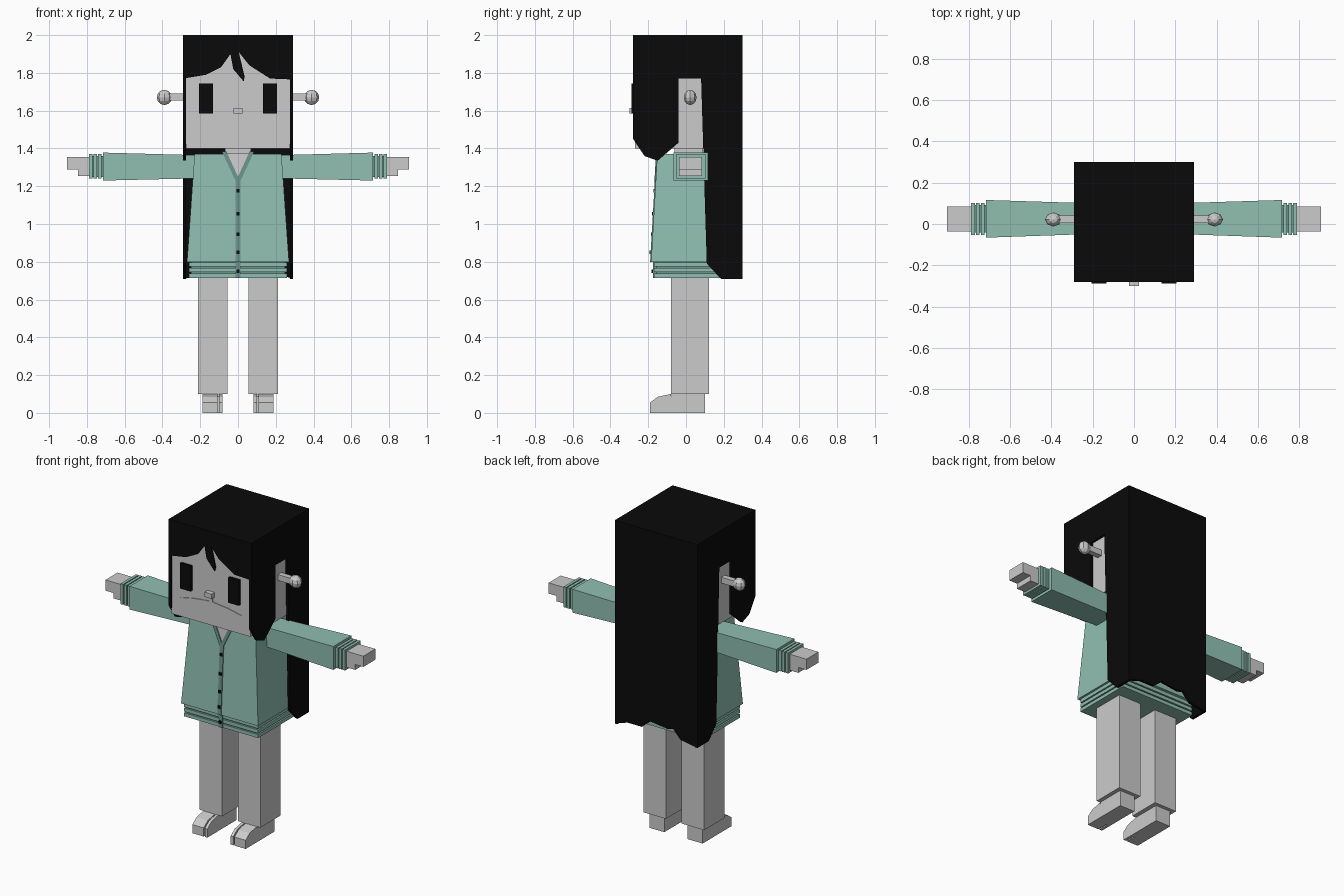
import bpy, bmesh
from mathutils import Vector, Matrix

cube = bpy.data.objects.get("Cube")
if cube:
    bpy.data.objects.remove(cube)


def material(name, colour):
    m = bpy.data.materials.new(name)
    m.use_nodes = True
    m.diffuse_color = (*colour, 1)
    m.node_tree.nodes["Principled BSDF"].inputs["Base Color"].default_value = (*colour, 1)
    return m


SKIN = material("pale grey", (0.6, 0.6, 0.6))
HAIR = material("black", (0.003, 0.003, 0.003))
KNIT = material("soft teal", (0.28, 0.52, 0.44))
TRIM = material("dark teal", (0.15, 0.29, 0.26))


def finish(name, bm, mat):
    bmesh.ops.recalc_face_normals(bm, faces=bm.faces)
    mesh = bpy.data.meshes.new(name)
    bm.to_mesh(mesh)
    bm.free()
    mesh.materials.append(mat)
    ob = bpy.data.objects.new(name, mesh)
    bpy.context.collection.objects.link(ob)
    return ob


def loft(name, ring_a, ring_b, mat):
    """Solid between two matching rings of points."""
    bm = bmesh.new()
    a = [bm.verts.new(p) for p in ring_a]
    b = [bm.verts.new(p) for p in ring_b]
    bm.faces.new(a)
    bm.faces.new(b)
    for i in range(len(a)):
        j = (i + 1) % len(a)
        bm.faces.new((a[i], a[j], b[j], b[i]))
    return finish(name, bm, mat)


def box(name, x, y, z, mat):
    rings = [[(x[0], y[0], h), (x[1], y[0], h), (x[1], y[1], h), (x[0], y[1], h)] for h in z]
    return loft(name, *rings, mat)


def side_profile(name, pts, x, mat):
    return loft(name, *[[(v, p, q) for p, q in pts] for v in x], mat)


def front_profile(name, pts, y, mat):
    return loft(name, *[[(p, v, q) for p, q in pts] for v in y], mat)


def chest_y(z):
    return -0.185 + (z - 0.8) * 0.058


def chest_plate(name, pts, depth, mat):
    """Plate that follows the sloping front of the cardigan."""
    rings = [[(x, chest_y(z) - d, z) for x, z in pts] for d in (depth, -0.01)]
    return loft(name, *rings, mat)


def span(s, a, b):
    return sorted((s * a, s * b))


# Head, neck and nose
box("head", (-0.276, 0.276), (-0.27, 0.286), (1.4, 1.97), SKIN)
box("neck", (-0.07, 0.07), (-0.06, 0.09), (1.3, 1.41), SKIN)
box("nose", (-0.025, 0.025), (-0.3, -0.26), (1.585, 1.615), SKIN)

# Hair: crown, fringe and ragged back curtain
box("hair_crown", (-0.29, 0.29), (-0.28, 0.3), (1.95, 2), HAIR)
fringe = [(-0.29, 2), (-0.29, 1.77), (-0.17, 1.79), (-0.09, 1.83), (-0.04, 1.9),
          (-0.025, 1.82), (0.03, 1.755), (0.035, 1.78), (0.004, 1.91), (0.06, 1.84),
          (0.17, 1.77), (0.29, 1.765), (0.29, 2)]
front_profile("hair_fringe", fringe, (-0.28, -0.265), HAIR)
curtain = [(-0.29, 2), (-0.29, 0.71), (-0.17, 0.73), (-0.12, 0.785), (-0.08, 0.775),
           (0.04, 0.79), (0.1, 0.74), (0.2, 0.74), (0.29, 0.71), (0.29, 2)]
front_profile("hair_back", curtain, (0.284, 0.3), HAIR)

# Hair sides with the opening over each ear
lock = [(-0.28, 2), (-0.28, 1.45), (-0.22, 1.36), (-0.15, 1.335), (-0.04, 1.43),
        (-0.04, 1.77), (0.08, 1.77), (0.11, 0.79), (0.185, 0.71), (0.3, 0.71), (0.3, 2)]

# Cardigan body with ribbed hem
loft("cardigan_body",
     [(x, y, 1.37) for x, y in ((-0.23, -0.152), (0.23, -0.152), (0.23, 0.19), (-0.23, 0.19))],
     [(x, y, 0.8) for x, y in ((-0.27, -0.185), (0.27, -0.185), (0.27, 0.225), (-0.27, 0.225))],
     KNIT)
box("hem_core", (-0.25, 0.25), (-0.16, 0.2), (0.717, 0.805), TRIM)
for i in range(3):
    z = 0.715 + i * 0.03
    box(f"hem_rib_{i + 1}", (-0.26, 0.26), (-0.17, 0.21), (z, z + 0.022), KNIT)

# Neckline, button band and buttons
chest_plate("neck_opening", [(-0.07, 1.372), (0, 1.235), (0.07, 1.372)], 0.002, SKIN)
chest_plate("button_band", [(-0.013, 0.8), (0.013, 0.8), (0.013, 1.235), (-0.013, 1.235)], 0.005, TRIM)
box("band_end", (-0.013, 0.013), (-0.176, -0.16), (0.715, 0.8), TRIM)
for i, z in enumerate((0.75, 0.85, 0.945, 1.055, 1.175)):
    y = chest_y(z) if z > 0.8 else -0.172
    box(f"button_{i + 1}", (-0.009, 0.009), (y - 0.01, y), (z - 0.009, z + 0.009), HAIR)

for s, side in ((1, "left"), (-1, "right")):
    side_profile(f"{side}_hair_side", lock, span(s, 0.274, 0.29), HAIR)

    # Face details
    box(f"{side}_eye", span(s, 0.132, 0.206), (-0.288, -0.268), (1.585, 1.745), HAIR)
    lip = [(0, 1.585), (0.012, 1.585), (0.012, 1.552), (0.12, 1.54), (0.215, 1.52),
           (0.12, 1.532), (0, 1.545)]
    front_profile(f"{side}_mouth_line", [(s * x, z) for x, z in lip], (-0.275, -0.268), SKIN)

    # Ear stalk with a faceted knob
    box(f"{side}_ear_stalk", span(s, 0.27, 0.37), (0.005, 0.04), (1.653, 1.69), SKIN)
    bm = bmesh.new()
    bmesh.ops.create_uvsphere(bm, u_segments=8, v_segments=6, radius=0.04)
    bmesh.ops.transform(bm, verts=bm.verts,
                        matrix=Matrix.Translation((s * 0.39, 0.022, 1.67)) @ Matrix.Diagonal((1, 0.85, 1, 1)))
    finish(f"{side}_ear_knob", bm, SKIN)

    # Neckline trim
    strip = [(0, 1.22), (0.016, 1.235), (0.086, 1.385), (0.062, 1.385), (0, 1.25)]
    chest_plate(f"{side}_collar", [(s * x, z) for x, z in strip], 0.007, TRIM)

    # Sleeve widening toward a ribbed cuff
    loft(f"{side}_sleeve",
         [(s * 0.2, y, z) for y, z in ((-0.048, 1.242), (0.1, 1.242), (0.1, 1.364), (-0.048, 1.364))],
         [(s * 0.715, y, z) for y, z in ((-0.066, 1.23), (0.116, 1.23), (0.116, 1.378), (-0.066, 1.378))],
         KNIT)
    box(f"{side}_cuff_core", span(s, 0.7, 0.787), (-0.042, 0.092), (1.25, 1.36), TRIM)
    for i in range(3):
        x = 0.722 + i * 0.024
        box(f"{side}_cuff_rib_{i + 1}", span(s, x, x + 0.018), (-0.052, 0.102), (1.24, 1.37), KNIT)

    # Hand: fingers above a shorter thumb block
    box(f"{side}_fingers", span(s, 0.77, 0.905), (-0.036, 0.085), (1.288, 1.356), SKIN)
    box(f"{side}_palm", span(s, 0.77, 0.848), (-0.036, 0.085), (1.254, 1.3), SKIN)

    # Leg and foot with a split toe
    box(f"{side}_leg", span(s, 0.055, 0.213), (-0.08, 0.122), (0.1, 0.76), SKIN)
    toe = [(-0.19, 0), (-0.19, 0.055), (-0.15, 0.085), (-0.08, 0.1), (-0.08, 0)]
    side_profile(f"{side}_big_toe", toe, span(s, 0.082, 0.1), SKIN)
    side_profile(f"{side}_toes", toe, span(s, 0.108, 0.187), SKIN)
    box(f"{side}_heel", span(s, 0.082, 0.187), (-0.12, 0.1), (0, 0.09), SKIN)
    box(f"{side}_ankle", span(s, 0.082, 0.187), (-0.078, 0.1), (0.08, 0.11), SKIN)
